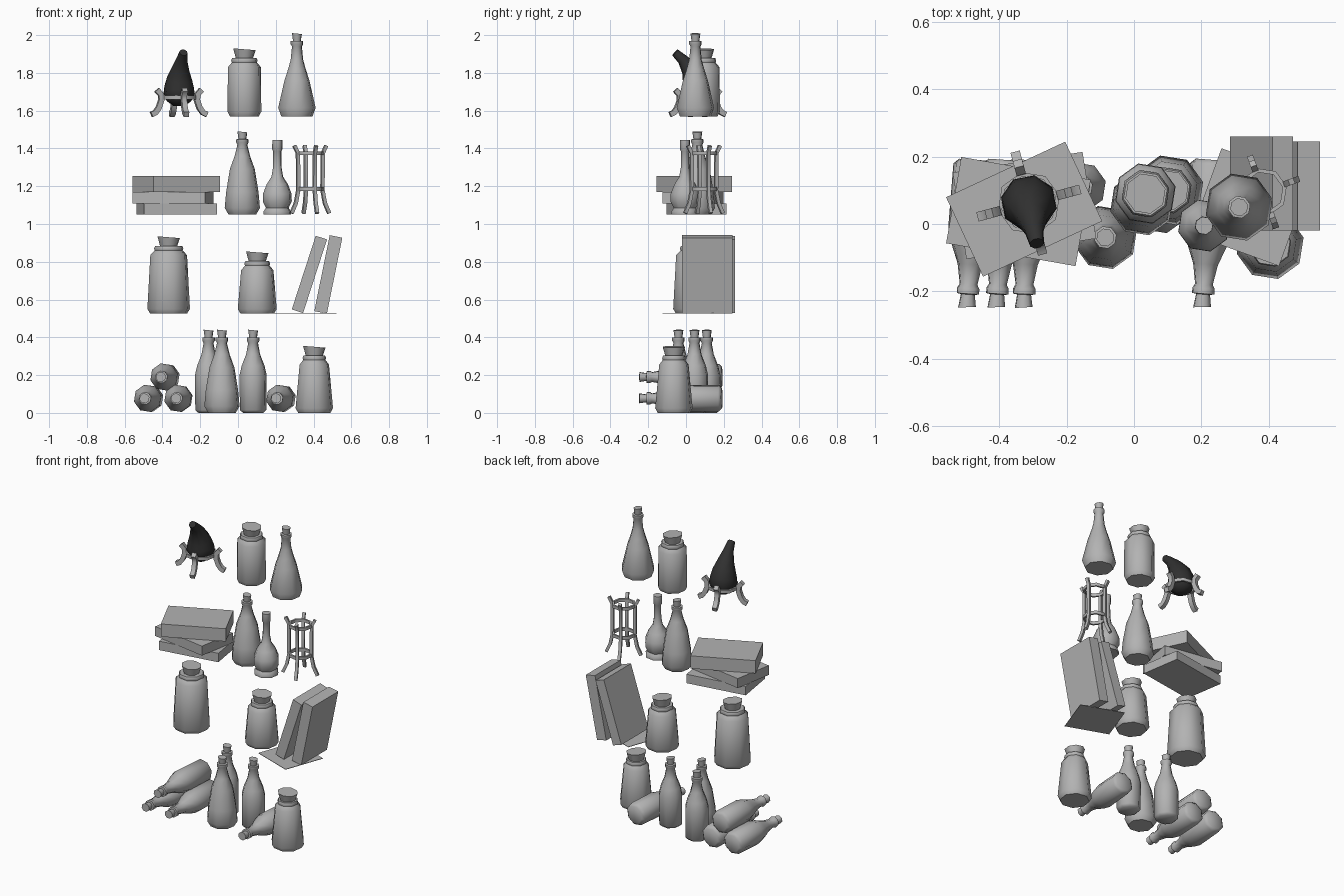
import bpy, bmesh, math
from mathutils import Vector

cube = bpy.data.objects.get("Cube")
if cube:
    bpy.data.objects.remove(cube, do_unlink=True)


def material(name, value):
    m = bpy.data.materials.new(name)
    m.use_nodes = True
    color = (value, value, value, 1)
    m.diffuse_color = color
    m.node_tree.nodes["Principled BSDF"].inputs["Base Color"].default_value = color
    return m


GREY = material("plain grey", 0.45)
BLACK = material("horn black", 0.03)
SHELF = [0.0, 0.525, 1.05, 1.57]


def finish(bm, name, loc, rot, mat, angle=50):
    bmesh.ops.recalc_face_normals(bm, faces=bm.faces)
    mesh = bpy.data.meshes.new(name)
    bm.to_mesh(mesh)
    bm.free()
    ob = bpy.data.objects.new(name, mesh)
    bpy.context.collection.objects.link(ob)
    ob.location, ob.rotation_euler = loc, rot
    mesh.materials.append(mat)
    bpy.ops.object.select_all(action='DESELECT')
    ob.select_set(True)
    bpy.context.view_layer.objects.active = ob
    bpy.ops.object.shade_smooth_by_angle(angle=math.radians(angle))
    return ob


def skin(bm, rings, closed=False):
    """Join equal rings of vertices; cap the ends unless closed."""
    n = len(rings[0])
    pairs = list(zip(rings, rings[1:]))
    if closed:
        pairs.append((rings[-1], rings[0]))
    else:
        bm.faces.new(rings[0])
        bm.faces.new(rings[-1])
    for a, b in pairs:
        for i in range(n):
            j = (i + 1) % n
            bm.faces.new((a[i], a[j], b[j], b[i]))


def lathe(name, profile, loc, rot=(0, 0, 0), closed=False, slant=0.0, sides=8):
    bm = bmesh.new()
    rings = []
    for k, (r, z) in enumerate(profile):
        ring = []
        for i in range(sides):
            t = math.tau * (i + 0.3) / sides
            x, y = r * math.cos(t), r * math.sin(t)
            dz = -slant * x if k == len(profile) - 1 else 0
            ring.append(bm.verts.new((x, y, z + dz)))
        rings.append(ring)
    skin(bm, rings, closed)
    return finish(bm, name, loc, rot, GREY)


def sweep(name, path, radii, loc, turn, mat=GREY, sides=4):
    """Sweep a polygon along a path of (outward, up) points."""
    bm = bmesh.new()
    pts = [Vector((x, 0, z)) for x, z in path]
    side = Vector((0, 1, 0))
    rings = []
    for k, p in enumerate(pts):
        tangent = (pts[min(k + 1, len(pts) - 1)] - pts[max(k - 1, 0)]).normalized()
        other = tangent.cross(side)
        ring = []
        for i in range(sides):
            t = math.tau * (i + 0.5) / sides
            ring.append(bm.verts.new(p + radii[k] * (side * math.cos(t) + other * math.sin(t))))
        rings.append(ring)
    skin(bm, rings)
    return finish(bm, name, loc, (0, 0, turn), mat)


def box(name, size, loc, rot):
    bm = bmesh.new()
    bmesh.ops.create_cube(bm, size=1)
    bmesh.ops.scale(bm, vec=size, verts=bm.verts)
    return finish(bm, name, loc, [math.radians(a) for a in rot], GREY, 20)


# Bottles share a collar and stopper; only the body differs
COLLAR = [(0.034, 0.382), (0.034, 0.398), (0.022, 0.4)]
STOPPER = [(0.021, 0.398), (0.027, 0.438)]
WINE = [(0.055, 0), (0.072, 0.015), (0.074, 0.2), (0.062, 0.25), (0.038, 0.31), (0.027, 0.37)]
TAPERED = [(0.075, 0), (0.096, 0.035), (0.088, 0.12), (0.068, 0.24), (0.042, 0.31), (0.027, 0.37)]
FLASK = [(0.085, 0), (0.102, 0.045), (0.068, 0.19), (0.048, 0.25), (0.034, 0.3), (0.027, 0.37)]


def bottle(name, body, loc, rot=(0, 0, 0)):
    lathe(name, body + COLLAR, loc, rot)
    lathe(name + "_stopper", STOPPER, loc, rot, slant=0.1)


bottle("wine_bottle_back", WINE, (-0.156, 0.11, 0))
bottle("wine_bottle_middle", WINE, (0.08, 0.045, 0))
bottle("tapered_bottle_low", TAPERED, (-0.085, -0.04, 0))
bottle("tapered_bottle_high", TAPERED, (0.023, 0.06, SHELF[2]))
bottle("flask_bottle", FLASK, (0.312, 0.05, SHELF[3]))

# Bottles lying down with necks to the front
for n, (x, z, yaw) in enumerate([(-0.465, 0.077, -0.07), (-0.31, 0.077, -0.04),
                                 (-0.378, 0.19, -0.07), (0.237, 0.077, -0.08)]):
    bottle(f"lying_bottle_{n + 1}", WINE, (x, 0.19, z), (math.pi / 2, 0, yaw))

# Long-necked round vase on a foot
lathe("round_vase", [(0.074, 0), (0.076, 0.015), (0.062, 0.035), (0.079, 0.07), (0.078, 0.11),
                     (0.058, 0.16), (0.032, 0.2), (0.023, 0.25), (0.022, 0.335), (0.028, 0.345),
                     (0.027, 0.395)], (0.208, -0.005, SHELF[2]))


# Wide jars with a flared, slanted stopper
def jar(name, low, high, height, loc):
    top = height - 0.1
    lathe(name, [(low * 0.86, 0), (low, 0.025), (high, top), (high * 0.76, top + 0.025),
                 (high * 0.8, top + 0.035), (high * 0.74, top + 0.048)], loc)
    lathe(name + "_stopper", [(0.046, top + 0.045), (0.061, height - 0.005)], loc, slant=0.08)


jar("jar_low", 0.102, 0.08, 0.355, (0.404, -0.064, SHELF[0]))
jar("jar_large", 0.116, 0.1, 0.41, (-0.367, 0.045, SHELF[1]))
jar("jar_small", 0.106, 0.088, 0.33, (0.102, 0.1, SHELF[1]))
jar("jar_straight", 0.092, 0.09, 0.36, (0.034, 0.09, SHELF[3]))

# Books: a stack, two leaning, and a loose sheet
box("book_bottom", (0.39, 0.26, 0.058), (-0.325, 0.055, 1.079), (0, 0, 9))
box("book_middle", (0.39, 0.26, 0.062), (-0.343, 0.037, 1.139), (0, 0, -10))
box("book_top", (0.39, 0.26, 0.083), (-0.326, 0.044, 1.212), (0, 0, 25))
box("book_leaning_left", (0.063, 0.28, 0.41), (0.378, 0.12, 0.733), (0, 18, 0))
box("book_leaning_right", (0.068, 0.265, 0.41), (0.478, 0.1125, 0.733), (0, 11.5, 0))
box("loose_sheet", (0.28, 0.27, 0.003), (0.345, 0.05, 0.5265), (0, 0, -20))


# Four-legged stands with square bars and thin rings
def stand(name, leg, thick, rings, loc, turn):
    for k in range(4):
        sweep(f"{name}_leg_{k + 1}", leg, [thick] * len(leg), loc,
              math.radians(turn) + k * math.pi / 2)
    for k, (r, z) in enumerate(rings):
        section = [(r, z), (r + 0.012, z), (r + 0.012, z + 0.02), (r, z + 0.02)]
        lathe(f"{name}_ring_{k + 1}", section, loc, closed=True)


stand("tall_stand", [(0.09, 0.365), (0.07, 0.325), (0.068, 0.13), (0.082, 0.06), (0.106, 0.007)],
      0.013, [(0.06, 0.315), (0.06, 0.125)], (0.383, 0.095, SHELF[2]), 20)
HORN = (-0.312, 0.062, SHELF[3])
stand("horn_stand", [(0.122, 0.14), (0.1, 0.115), (0.098, 0.085), (0.112, 0.045), (0.13, 0.02),
                     (0.152, 0.01)], 0.02, [(0.082, 0.09)], HORN, 15)

# Curved horn, tip bent to the front
sweep("horn", [(0, 0.055), (0, 0.08), (0, 0.12), (0.005, 0.155), (0.016, 0.2), (0.042, 0.25),
               (0.08, 0.3), (0.122, 0.338)],
      [0.03, 0.066, 0.084, 0.08, 0.068, 0.048, 0.03, 0.022], HORN, math.radians(-79), BLACK, 8)
